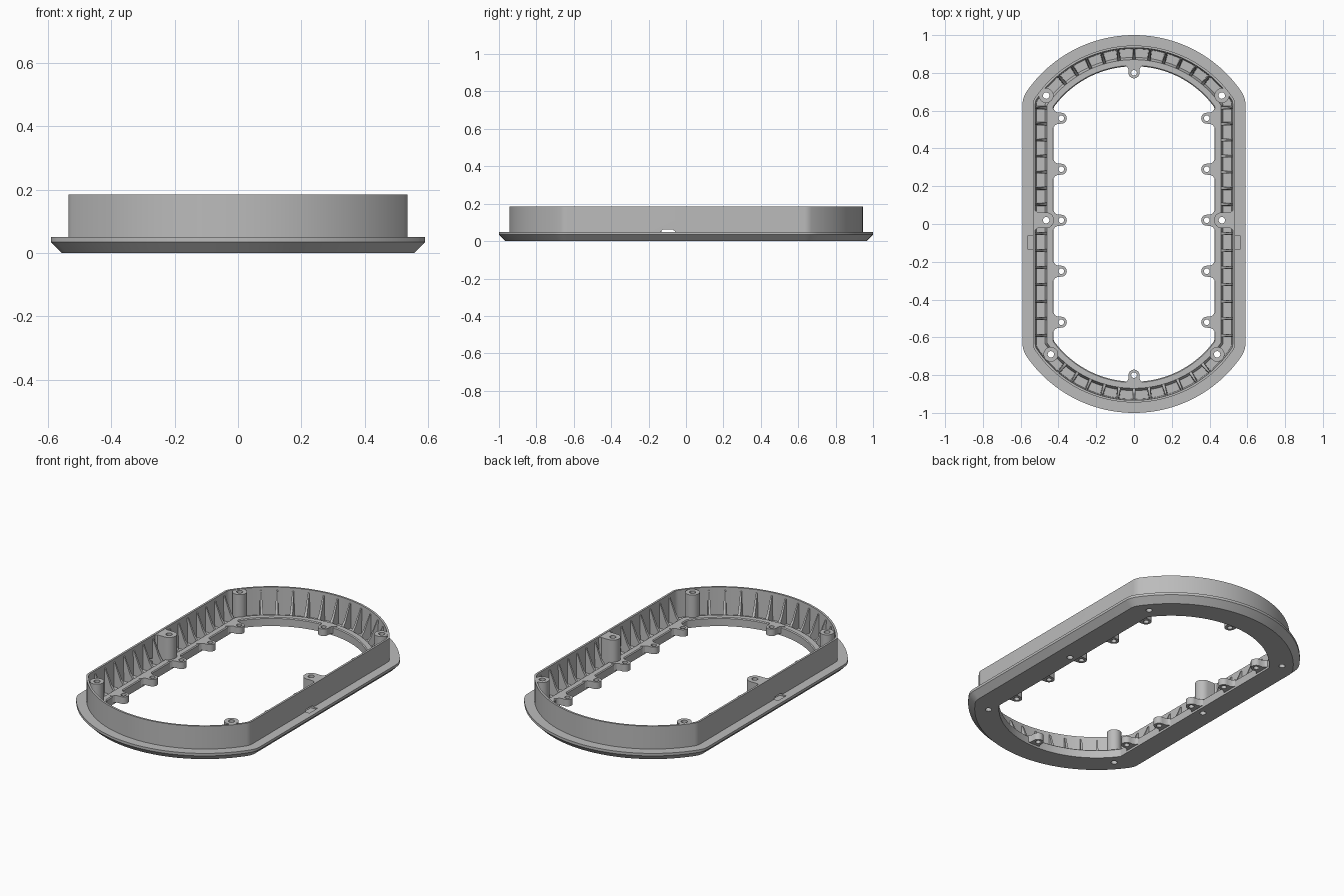
import bpy, bmesh
from math import sin, cos, pi, sqrt, atan2
from mathutils import Matrix, Vector

if "Cube" in bpy.data.objects:
    bpy.data.objects.remove(bpy.data.objects["Cube"])

grey = bpy.data.materials.new("plain grey")
grey.use_nodes = True
grey.diffuse_color = (0.5, 0.5, 0.5, 1)
grey.node_tree.nodes["Principled BSDF"].inputs["Base Color"].default_value = (0.5, 0.5, 0.5, 1)

ARC_Y = 0.31      # centre of the end arcs
HALF_W, ARC_R = 0.59, 0.69


def outline(d):
    """Closed rounded outline, offset inward by d from the flange edge."""
    h, big = HALF_W - d, ARC_R - d
    r = max(0.12 - d, 0.015)
    rise = sqrt((big - r) ** 2 - (h - r) ** 2)
    a = atan2(rise, h - r)
    q = [(h - r + r * cos(a * i / 7), ARC_Y + rise + r * sin(a * i / 7)) for i in range(7)]
    for i in range(25):
        t = a + (pi / 2 - a) * i / 24
        q.append((big * cos(t), ARC_Y + big * sin(t)))
    half = q + [(-x, y) for x, y in reversed(q[:-1])]
    return half + [(-x, -y) for x, y in half]


def finish(name, bm):
    bmesh.ops.recalc_face_normals(bm, faces=bm.faces)
    me = bpy.data.meshes.new(name)
    bm.to_mesh(me)
    bm.free()
    me.materials.append(grey)
    ob = bpy.data.objects.new(name, me)
    bpy.context.collection.objects.link(ob)
    return ob


def prism(bm, pts, z0, z1, mat=Matrix()):
    low = [bm.verts.new(mat @ Vector((x, y, z0))) for x, y in pts]
    top = [bm.verts.new(mat @ Vector((x, y, z1))) for x, y in pts]
    bm.faces.new(low)
    bm.faces.new(top)
    for i in range(len(pts)):
        j = (i + 1) % len(pts)
        bm.faces.new((low[i], low[j], top[j], top[i]))


def circle(r, n=24):
    return [(r * cos(2 * pi * i / n), r * sin(2 * pi * i / n)) for i in range(n)]


def place(x, y, angle=0):
    return Matrix.Translation((x, y, 0)) @ Matrix.Rotation(angle, 4, "Z")


# Frame: cross-section of (inset, height) swept round the outline
section = [(0.035, 0), (0, 0.035), (0, 0.05), (0.055, 0.05), (0.055, 0.185),
           (0.067, 0.185), (0.073, 0.025), (0.118, 0.025), (0.13, 0.05),
           (0.16, 0.05), (0.165, 0.045), (0.165, 0)]
bm = bmesh.new()
rings = [[bm.verts.new((x, y, z)) for x, y in outline(d)] for d, z in section]
for k, ring in enumerate(rings):
    nxt = rings[(k + 1) % len(rings)]
    for i in range(len(ring)):
        j = (i + 1) % len(ring)
        bm.faces.new((ring[i], ring[j], nxt[j], nxt[i]))
frame = finish("frame", bm)

# Full-height screw posts, the middle pair webbed to the wall
post_spots = [(s * x, y) for s in (1, -1) for x, y in ((0.465, 0.68), (0.465, 0.02), (0.44, -0.69))]
bm = bmesh.new()
for x, y in post_spots:
    shape = circle(0.042 if y == 0.02 else 0.039)
    if y == 0.02:
        shape = [(u, v) for u, v in shape if u < 0.001]
        shape = [(0.062, 0.055), (0.045, 0.042)] + shape + [(0.045, -0.042), (0.062, -0.055)]
    prism(bm, shape, 0.01, 0.183, place(x, y, 0 if x > 0 else pi))
posts = finish("screw_posts", bm)

# Mounting ears round the opening, pointing inward
flare = [(-0.012, 0.052), (0, 0.048), (0.008, 0.036), (0.02, 0.03)]
tip = [(0.04 + 0.029 * sin(pi * i / 12), 0.029 * cos(pi * i / 12)) for i in range(13)]
ear_shape = flare + tip + [(u, -v) for u, v in reversed(flare)]
ears_at = [place(s * 0.425, y, pi if s > 0 else 0)
           for s in (1, -1) for y in (0.56, 0.29, 0.02, -0.25, -0.52)]
ears_at += [place(0, s * 0.84, -s * pi / 2) for s in (1, -1)]
bm = bmesh.new()
for m in ears_at:
    prism(bm, ear_shape, 0.012, 0.053, m)
ears = finish("mounting_ears", bm)

# Tapered ribs bracing the wall; local u points outward from the wall foot
bm = bmesh.new()


def rib(mat):
    side = [(0.002, 0.02, 0.009), (-0.06, 0.02, 0.009), (-0.06, 0.05, 0.008),
            (-0.042, 0.075, 0.007), (-0.004, 0.165, 0.004), (0.002, 0.168, 0.004)]
    a, b = ([bm.verts.new(mat @ Vector((u, s * t, z))) for u, z, t in side] for s in (1, -1))
    bm.faces.new(a)
    bm.faces.new(b)
    for i in range(len(side)):
        j = (i + 1) % len(side)
        bm.faces.new((a[i], a[j], b[j], b[i]))


for s in (1, -1):
    turn = 0 if s > 0 else pi
    for y in [0.105 + 0.085 * i for i in range(7)] + [-0.05 - 0.09 * i for i in range(7)]:
        rib(place(s * 0.52, y, turn))
    for i in range(-5, 6):
        t = s * pi / 2 + i * 0.14
        rib(place(0.62 * cos(t), s * ARC_Y + 0.62 * sin(t), t))
finish("wall_ribs", bm)

# Cutters: screw holes, and drain slots through the side walls
bm = bmesh.new()
for x, y in post_spots:
    prism(bm, circle(0.017, 20), -0.05, 0.3, place(x, y))
for m in ears_at:
    prism(bm, circle(0.015, 20), -0.05, 0.3, m @ place(0.04, 0))
hole_cutter = finish("hole_cutter", bm)
bm = bmesh.new()
slot = [(-0.037, 0.042), (0.037, 0.042), (0.037, 0.054), (0.026, 0.062), (-0.026, 0.062), (-0.037, 0.054)]
for s in (1, -1):
    # stand the slot profile upright so that it runs along x
    m = Matrix(((0, 0, s, 0), (1, 0, 0, -0.097), (0, 1, 0, 0), (0, 0, 0, 1)))
    prism(bm, slot, 0.505, 0.562, m)
slot_cutter = finish("slot_cutter", bm)

for ob, cutters in ((frame, (hole_cutter, slot_cutter)), (posts, (hole_cutter,)), (ears, (hole_cutter,))):
    for c in cutters:
        mod = ob.modifiers.new("cut", "BOOLEAN")
        mod.operation, mod.solver, mod.object = "DIFFERENCE", "EXACT", c
        bpy.context.view_layer.objects.active = ob
        bpy.ops.object.modifier_apply(modifier=mod.name)
for c in (hole_cutter, slot_cutter):
    bpy.data.objects.remove(c)

# Smooth the curved walls, keep the edges crisp
bpy.ops.object.select_all(action="DESELECT")
for ob in (frame, posts, ears):
    ob.select_set(True)
bpy.context.view_layer.objects.active = frame
bpy.ops.object.shade_smooth_by_angle(angle=0.5)
